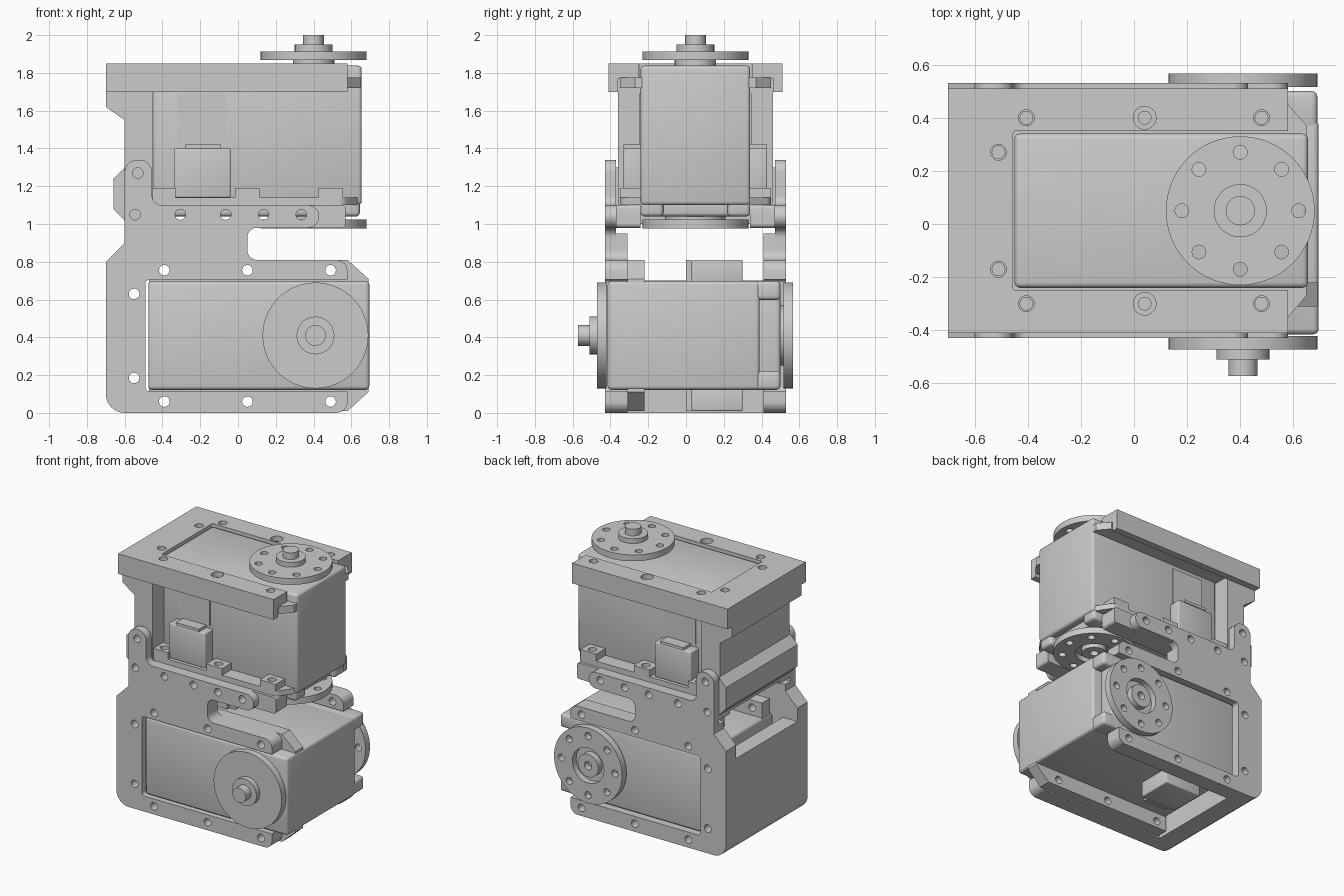
import bpy, bmesh, math
from mathutils import Vector

if "Cube" in bpy.data.objects:
    bpy.data.objects.remove(bpy.data.objects["Cube"])

grey = bpy.data.materials.new("neutral grey")
grey.use_nodes = True
COLOUR = (0.6, 0.6, 0.6, 1)
grey.diffuse_color = COLOUR
grey.node_tree.nodes["Principled BSDF"].inputs["Base Color"].default_value = COLOUR
MID = 0.05  # symmetry plane of the bracket in y


def finish(name, mesh):
    mesh.materials.clear()
    mesh.materials.append(grey)
    obj = bpy.data.objects.new(name, mesh)
    bpy.context.collection.objects.link(obj)
    return obj


def box(name, x, y, z, bevel=0.0):
    """Box from its extents, with optional rounded edges."""
    bm = bmesh.new()
    bmesh.ops.create_cube(bm, size=1)
    for v in bm.verts:
        v.co = Vector([r[0] + (c + 0.5) * (r[1] - r[0]) for c, r in zip(v.co, (x, y, z))])
    if bevel:
        bmesh.ops.bevel(bm, geom=bm.edges[:], offset=bevel, segments=3,
                        profile=0.5, affect='EDGES')
    mesh = bpy.data.meshes.new(name)
    bm.to_mesh(mesh)
    bm.free()
    return finish(name, mesh)


def circle(cx, cy, r, n=24):
    return [(cx + r * math.cos(2 * math.pi * i / n), cy + r * math.sin(2 * math.pi * i / n))
            for i in range(n)]


def rounded(points):
    """Outline from corners (x, y) or (x, y, fillet radius)."""
    out = []
    for i, c in enumerate(points):
        p = Vector(c[:2])
        if len(c) == 2:
            out.append(p)
            continue
        u = (Vector(points[i - 1][:2]) - p).normalized()
        v = (Vector(points[(i + 1) % len(points)][:2]) - p).normalized()
        half = u.angle(v) / 2
        centre = p + (u + v).normalized() * c[2] / math.sin(half)
        reach = c[2] / math.tan(half)
        a, b = p + u * reach - centre, p + v * reach - centre
        out += [centre + a.lerp(b, k / 6).normalized() * c[2] for k in range(7)]
    return out


def plate(name, loops, low, high, axis='Y'):
    """Flat outline with holes, extruded from low to high along the axis."""
    curve = bpy.data.curves.new(name, 'CURVE')
    curve.dimensions = '2D'
    curve.fill_mode = 'BOTH'
    curve.extrude = (high - low) / 2
    for loop in loops:
        spline = curve.splines.new('POLY')
        spline.points.add(len(loop) - 1)
        for pt, co in zip(spline.points, loop):
            pt.co = (co[0], co[1], 0, 1)
        spline.use_cyclic_u = True
    temp = bpy.data.objects.new(name, curve)
    bpy.context.collection.objects.link(temp)
    graph = bpy.context.evaluated_depsgraph_get()
    mesh = bpy.data.meshes.new_from_object(temp.evaluated_get(graph))
    bpy.data.objects.remove(temp)
    bm = bmesh.new()
    bm.from_mesh(mesh)
    bmesh.ops.remove_doubles(bm, verts=bm.verts, dist=1e-5)
    mid = (low + high) / 2
    for v in bm.verts:
        x, y, z = v.co
        v.co = (x, mid - z, y) if axis == 'Y' else (x, y, z + mid)
    bmesh.ops.recalc_face_normals(bm, faces=bm.faces)
    bm.to_mesh(mesh)
    bm.free()
    return finish(name, mesh)


def mirrored(low, high):
    """The y range on the front and its reflection at the back."""
    return (("front", low, high), ("back", 2 * MID - high, 2 * MID - low))


def disc_holes(cx, cy):
    return [circle(cx + 0.22 * math.cos(k * math.pi / 4),
                   cy + 0.22 * math.sin(k * math.pi / 4), 0.026, 16) for k in range(8)]


# Lower bracket: two side plates with thin upper arms, and a rear wall
edge_holes = [circle(x, z, 0.028) for x in (-0.39, 0.05, 0.49) for z in (0.06, 0.755)]
wall_holes = [circle(-0.55, z, 0.028) for z in (0.185, 0.63)]
arm_holes = [circle(x, 1.05, 0.028) for x in (-0.545, -0.305, -0.065, 0.135, 0.335)]
arm_holes.append(circle(-0.53, 1.27, 0.028))
lower = [(-0.7, 0, 0.1), (0.58, 0, 0.06), (0.58, 0.115), (-0.49, 0.115, 0.02),
         (-0.49, 0.705, 0.02), (0.58, 0.705), (0.58, 0.81, 0.06), (0.05, 0.81, 0.05)]
arm = [(0.05, 0.98, 0.05), (0.43, 0.98, 0.058), (0.43, 1.1, 0.058), (-0.455, 1.1, 0.05),
       (-0.455, 1.34, 0.065), (-0.6, 1.34, 0.065)]
shoulder = [(-0.6, 0.9), (-0.7, 0.8)]
for side, a, b in mirrored(-0.43, -0.37):
    plate(side + "_bracket_plate", [rounded(lower + arm + shoulder)]
          + edge_holes + wall_holes + arm_holes, a, b)
for side, a, b in mirrored(-0.37, -0.31):
    plate(side + "_bracket_lining", [rounded(lower + [(0.05, 0.95), (-0.6, 0.95)] + shoulder)]
          + edge_holes + wall_holes, a, b)
plate("bracket_rear_wall", [rounded([(-0.7, 0, 0.1), (-0.49, 0), (-0.49, 0.62),
      (-0.58, 0.7), (-0.7, 0.7)])] + wall_holes, -0.31, 0.41)
plate("rear_cross_bar", [[(-0.6, 1.3), (-0.66, 1.24), (-0.66, 1.08), (-0.6, 1.02)]],
      -0.37, 0.47)

# Lower motor: body, end knobs, mounting flange and connectors
box("lower_motor_body", (-0.475, 0.695), (-0.415, 0.39), (0.122, 0.698), 0.02)
box("lower_motor_tail", (-0.475, 0.62), (0.35, 0.5), (0.122, 0.698), 0.02)
for z in (0.122, 0.598):
    box("lower_motor_knob", (0.5, 0.69), (0.35, 0.5), (z, z + 0.1), 0.02)
for base, tip in ((0.69, 0.81), (0.13, 0.01)):
    slant = 0.1 if tip > base else -0.1
    plate("lower_motor_flange", [[(-0.47, base), (0.69, base), (0.69, tip - slant),
          (0.58, tip), (-0.47, tip)]] + [h for h in edge_holes if (h[0][1] > 0.4) == (tip > base)],
          -0.31, -0.22)
    low, high = sorted((base, tip))
    box("lower_connector", (-0.34, -0.04), (0.03, 0.3), (low, high), 0.008)
    box("lower_connector_rim", (-0.28, -0.09), (0.0, 0.03), (low, high))

# Lower motor discs
plate("lower_front_disc", [circle(0.41, 0.41, 0.28, 64)], -0.472, -0.422)
plate("lower_front_hub", [circle(0.41, 0.41, 0.1, 32)], -0.51, -0.472)
plate("lower_front_shaft", [circle(0.41, 0.41, 0.055)], -0.572, -0.51)
rings = (0.13, 0.085, 0.03)
plate("lower_back_disc", [circle(0.41, 0.41, 0.28, 64)]
      + [circle(0.41, 0.41, r, 32) for r in rings] + disc_holes(0.41, 0.41), 0.515, 0.566)
plate("lower_back_axle", [circle(0.41, 0.41, 0.16, 32)], 0.48, 0.52)

# Upper motor: body, tail, end knobs
box("upper_motor_body", (-0.45, 0.655), (-0.24, 0.34), (1.1, 1.838), 0.02)
box("upper_motor_tail", (-0.45, 0.6), (-0.24, 0.34), (1.04, 1.14), 0.02)
for y in (-0.24, 0.22):
    box("upper_motor_knob", (0.48, 0.645), (y, y + 0.12), (1.04, 1.15), 0.02)

# Lower rim of the upper motor with screw tabs, plus side connectors and panels
for side, a, b in mirrored(-0.37, -0.24):
    plate(side + "_rim_bar", [rounded([(-0.6, 0.98), (0.57, 0.98, 0.02),
          (0.57, 1.1, 0.02), (-0.6, 1.1)])] + arm_holes[:-1], a, b)
for sign, side in ((-1, "front"), (1, "back")):
    inner, outer = MID + sign * 0.28, MID + sign * 0.4
    plate(side + "_rim_ledge", [rounded([(-0.45, inner), (0.64, inner),
          (0.56, outer, 0.06), (-0.45, outer)])], 1.1, 1.14, 'Z')
    for x in (-0.395, 0.05, 0.49):
        plate(side + "_screw_tab", [[(x - 0.065, inner), (x + 0.065, inner),
              (x + 0.065, outer), (x - 0.065, outer)],
              circle(x, MID + sign * 0.35, 0.03)], 1.14, 1.19, 'Z')
    ys = sorted((inner, MID + sign * 0.38))
    box(side + "_connector", (-0.34, -0.04), ys, (1.14, 1.4), 0.008)
    box(side + "_connector_rim", (-0.28, -0.09), ys, (1.4, 1.42))
    box(side + "_panel", (-0.32, -0.06), sorted((inner, MID + sign * 0.297)), (1.42, 1.69))

# Top cap: notched plate with screw holes, skirts and the flange beneath
cap_holes = [(x, MID + s * 0.35) for x in (-0.405, 0.04, 0.48) for s in (-1, 1)]
cap_holes += [(-0.51, MID + s * 0.22) for s in (-1, 1)]
plate("top_cap", [rounded([(-0.7, -0.41), (0.58, -0.41), (0.58, -0.25), (-0.455, -0.25, 0.01),
      (-0.455, 0.35, 0.01), (0.58, 0.35), (0.58, 0.51), (-0.7, 0.51)])]
      + [circle(x, y, 0.043 if x == 0.04 else 0.03) for x, y in cap_holes], 1.77, 1.85, 'Z')
plate("top_cap_flange", [[(-0.46, -0.35), (0.58, -0.35), (0.65, -0.27), (0.65, 0.37),
      (0.58, 0.45), (-0.46, 0.45)]], 1.72, 1.775, 'Z')
for side, a, b in mirrored(-0.41, -0.36):
    box(side + "_cap_skirt", (-0.7, 0.58), (a, b), (1.7, 1.77))
for x, y in cap_holes:
    plate("cap_screw", [circle(x, y, 0.026, 16)], 1.76, 1.82, 'Z')

# Rear post carrying the cap
plate("rear_post", [[(-0.7, 1.77), (-0.7, 1.62), (-0.6, 1.55), (-0.6, 1.0),
      (-0.45, 1.0), (-0.45, 1.77)]], -0.36, 0.46)

# Upper motor discs
plate("upper_neck", [circle(0.4, MID, 0.11, 32)], 1.82, 1.87, 'Z')
plate("upper_disc", [circle(0.4, MID, 0.28, 64)] + disc_holes(0.4, MID), 1.867, 1.914, 'Z')
plate("upper_hub", [circle(0.4, MID, 0.1, 32)], 1.914, 1.95, 'Z')
plate("upper_shaft", [circle(0.4, MID, 0.055)], 1.95, 2.0, 'Z')
plate("underside_disc", [circle(0.4, MID, 0.28, 64)]
      + [circle(0.4, MID, r, 32) for r in rings] + disc_holes(0.4, MID), 0.977, 1.024, 'Z')
plate("underside_axle", [circle(0.4, MID, 0.16, 32)], 1.015, 1.06, 'Z')

# Smooth the curved faces, keep the edges sharp
bpy.ops.object.select_all(action='DESELECT')
for obj in bpy.context.collection.objects:
    if obj.type == 'MESH':
        obj.select_set(True)
        bpy.context.view_layer.objects.active = obj
bpy.ops.object.shade_smooth_by_angle(angle=math.radians(35))
